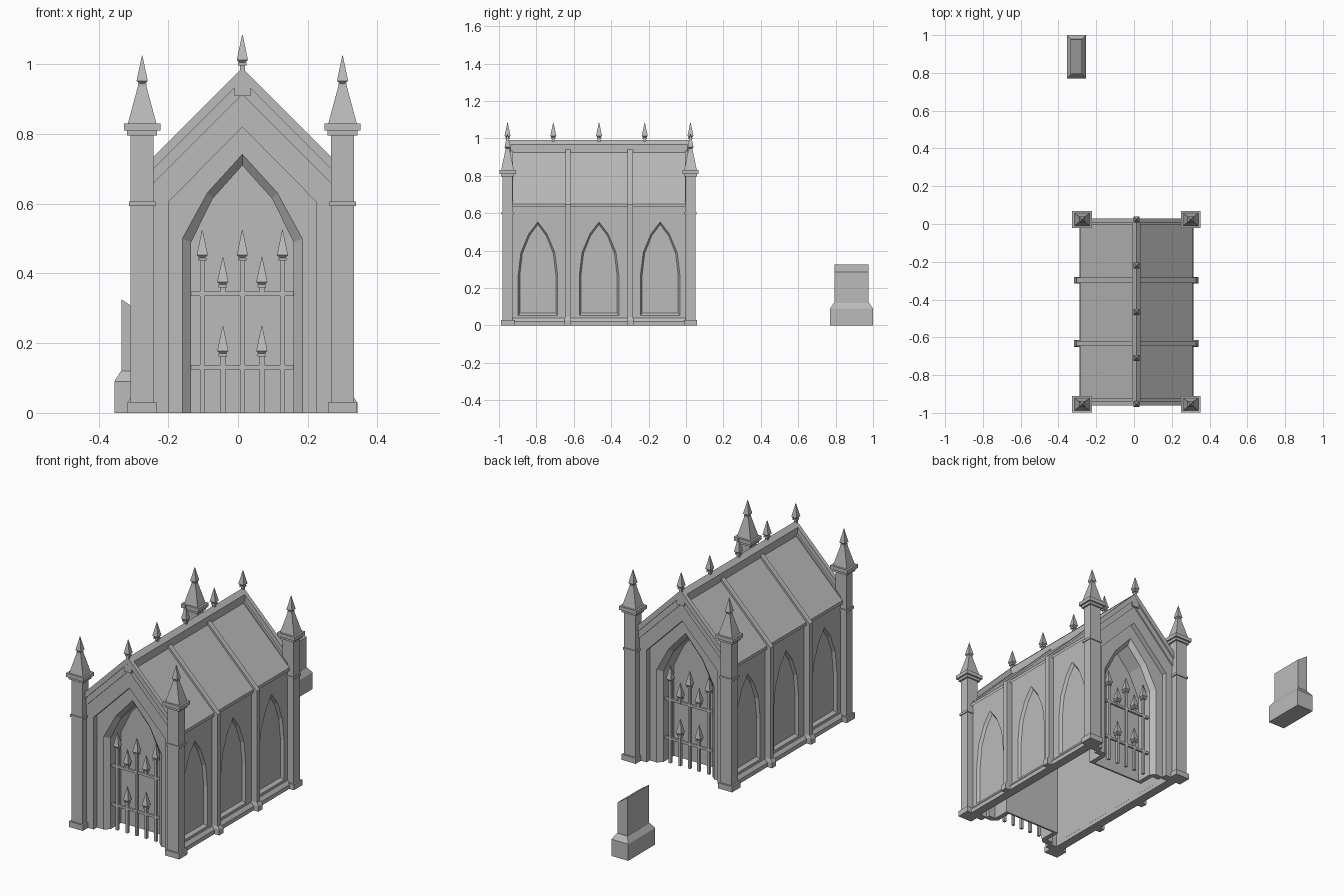
import bpy, bmesh

if "Cube" in bpy.data.objects:
    bpy.data.objects.remove(bpy.data.objects["Cube"], do_unlink=True)

stone = bpy.data.materials.new("grey_stone")
stone.use_nodes = True
GREY = (0.5, 0.5, 0.5, 1)
stone.diffuse_color = GREY
stone.node_tree.nodes["Principled BSDF"].inputs["Base Color"].default_value = GREY

CENTRE = (0.0125, -0.465, 0)   # middle of the chapel footprint
ENDS = ((-1, "front"), (1, "back"))
SIDES = ((-1, "right"), (1, "left"))


def make(name, bm, place=CENTRE):
    bmesh.ops.recalc_face_normals(bm, faces=bm.faces)
    mesh = bpy.data.meshes.new(name)
    bm.to_mesh(mesh)
    bm.free()
    mesh.materials.append(stone)
    ob = bpy.data.objects.new(name, mesh)
    ob.location = place
    bpy.context.collection.objects.link(ob)
    return ob


def loft(name, loops, ring=False, place=CENTRE):
    """Skin closed outlines and cap them, or sweep a ring section along open paths."""
    bm = bmesh.new()
    rows = [[bm.verts.new(p) for p in loop] for loop in loops]
    n, m = len(rows[0]), len(rows)
    for i in range(m if ring else m - 1):
        a, b = rows[i], rows[(i + 1) % m]
        for j in range(n - 1 if ring else n):
            k = (j + 1) % n
            bm.faces.new((a[j], a[k], b[k], b[j]))
    if ring:
        bm.faces.new([r[0] for r in rows])
        bm.faces.new([r[-1] for r in rows])
    else:
        bm.faces.new(rows[0])
        bm.faces.new(rows[-1])
    return make(name, bm, place)


def at_y(path, y):
    return [(x, y, z) for x, z in path]


def prism(name, path, y0, y1, place=CENTRE):
    return loft(name, [at_y(path, y0), at_y(path, y1)], place=place)


def stack(name, x, y, rings, place=CENTRE):
    """Rectangular tower from (z, half width, half depth) rings."""
    loops = [[(x + sx * a, y + sy * b, z) for sx, sy in
              ((-1, -1), (1, -1), (1, 1), (-1, 1))] for z, a, b in rings]
    return loft(name, loops, place=place)


def box(name, x0, x1, y0, y1, z0, z1):
    return stack(name, (x0 + x1) / 2, (y0 + y1) / 2,
                 [(z, (x1 - x0) / 2, (y1 - y0) / 2) for z in (z0, z1)])


def spear(name, x, y, foot, tip):
    prof = [(foot, 0.007), (tip - 0.088, 0.007), (tip - 0.088, 0.012),
            (tip - 0.08, 0.012), (tip - 0.08, 0.008), (tip - 0.072, 0.016), (tip, 0.0008)]
    stack(name, x, y, [(z, r, r) for z, r in prof])


def mirrored(half):
    """Complete a path whose last point lies on the centre line."""
    return half + [(-x, z) for x, z in half[-2::-1]]


def house(w, shoulder, apex):
    return mirrored([(-w, 0), (-w, 0.5), (-w, shoulder), (0, apex)])


def chevron(w, apex):
    return mirrored([(-w, apex - w), (0, apex)])


def band(name, outer, inner, y0, y1):
    loft(name, [at_y(outer, y0), at_y(inner, y0), at_y(inner, y1), at_y(outer, y1)], ring=True)


# Stepped gable ends with pointed doorways and spiked gates
arch_out = mirrored([(-0.172, 0), (-0.172, 0.5), (-0.1, 0.632), (0, 0.742)])
arch_in = mirrored([(-0.147, 0), (-0.147, 0.49), (-0.085, 0.615), (0, 0.71)])
porch = house(0.2125, 0.605, 0.82)
for s, end in ENDS:
    band(end + "_gable_coping", chevron(0.285, 0.99), chevron(0.285, 0.955), s * 0.495, s * 0.472)
    band(end + "_gable_moulding", chevron(0.285, 0.956), chevron(0.285, 0.914), s * 0.487, s * 0.46)
    band(end + "_gable_wall", house(0.285, 0.632, 0.916), porch, s * 0.48, s * 0.44)
    band(end + "_porch_wall", porch, arch_out, s * 0.452, s * 0.42)
    loft(end + "_door_reveal", [at_y(arch_out, s * 0.452), at_y(arch_in, s * 0.43),
                                at_y(arch_in, s * 0.34), at_y(arch_out, s * 0.34)], ring=True)
    prism(end + "_door", arch_out, s * 0.34, s * 0.33)
    gate_y = s * 0.415
    for z in (0.125, 0.335):
        box(end + "_gate_rail", -0.148, 0.148, gate_y - 0.006, gate_y + 0.006, z, z + 0.013)
    for x in (-0.115, 0, 0.115):
        spear(end + "_gate_tall_bar", x, gate_y, 0, 0.525)
    for x in (-0.056, 0.056):
        spear(end + "_gate_low_bar", x, gate_y, 0, 0.25)
        spear(end + "_gate_upper_spike", x, gate_y, 0.335, 0.448)

# Corner pillars with caps and pinnacles
PILLAR = [(0, 0.042, 0.036), (0.03, 0.042, 0.036), (0.03, 0.033, 0.027),
          (0.593, 0.033, 0.027), (0.593, 0.038, 0.032), (0.606, 0.038, 0.032),
          (0.606, 0.033, 0.027), (0.796, 0.033, 0.027), (0.796, 0.043, 0.035),
          (0.81, 0.043, 0.035), (0.81, 0.052, 0.044), (0.83, 0.052, 0.044),
          (0.83, 0.041, 0.034), (0.945, 0.01, 0.01)]
for s, end in ENDS:
    for t, side in SIDES:
        stack(f"{end}_{side}_pillar", t * 0.2875, s * 0.489, PILLAR)
        spear(f"{end}_{side}_pinnacle", t * 0.2875, s * 0.489, 0.93, 1.025)

# Side walls with sunken pointed panels
panel = mirrored([(-0.107, 0.05), (-0.107, 0.267), (-0.092, 0.39), (-0.05, 0.49), (0, 0.555)])
for t, side in SIDES:
    wall = box(side + "_wall", *sorted((t * 0.255, t * 0.285)), -0.47, 0.47, 0, 0.655)
    for y in (-0.327, 0, 0.327):
        rim = [(t * 0.287, y + a, z) for a, z in panel]
        sunk = [(t * 0.27, y + a * 0.9, 0.3 + (z - 0.3) * 0.94) for a, z in panel]
        cutter = loft("panel_cutter", [rim, sunk])
        cutter.hide_render = True
        mod = wall.modifiers.new("panel", "BOOLEAN")
        mod.operation = "DIFFERENCE"
        mod.solver = "EXACT"
        mod.object = cutter
        bpy.context.view_layer.objects.active = wall
        bpy.ops.object.modifier_apply(modifier=mod.name)
        bpy.data.objects.remove(cutter, do_unlink=True)
    stack(side + "_plinth", t * 0.278, 0, [(0, 0.024, 0.47), (0.022, 0.024, 0.47), (0.04, 0.01, 0.47)])
    for y in (-0.167, 0.167):
        box(side + "_buttress", *sorted((t * 0.27, t * 0.318)), y - 0.0135, y + 0.0135, 0, 0.645)
        stack(side + "_buttress_foot", t * 0.3, y,
              [(0, 0.03, 0.018), (0.03, 0.03, 0.018), (0.045, 0.02, 0.0135)])

# Roof, ribs and ridge
prism("roof", chevron(0.2975, 0.9475) + [(0.2975, 0.633), (0, 0.918), (-0.2975, 0.633)], -0.473, 0.473)
for y in (-0.167, 0.167):
    band("roof_rib", chevron(0.318, 0.962), chevron(0.318, 0.935), y - 0.0135, y + 0.0135)
prism("ridge_cap", [(-0.023, 0.91), (-0.023, 0.967), (0, 0.99), (0.023, 0.967), (0.023, 0.91)],
      -0.494, 0.494)
for i in range(-2, 3):
    spear("ridge_finial", 0, i * 0.2445, 0.97, 1.085)

# Separate headstone behind the chapel
GRAVE = (-0.305, 0.885, 0)
stack("headstone_base", 0, 0, [(0, 0.05, 0.115), (0.09, 0.05, 0.115), (0.12, 0.031, 0.094)], GRAVE)
prism("headstone", [(-0.03, 0.11), (0.03, 0.11), (0.03, 0.285), (-0.03, 0.326)], -0.092, 0.092, GRAVE)
